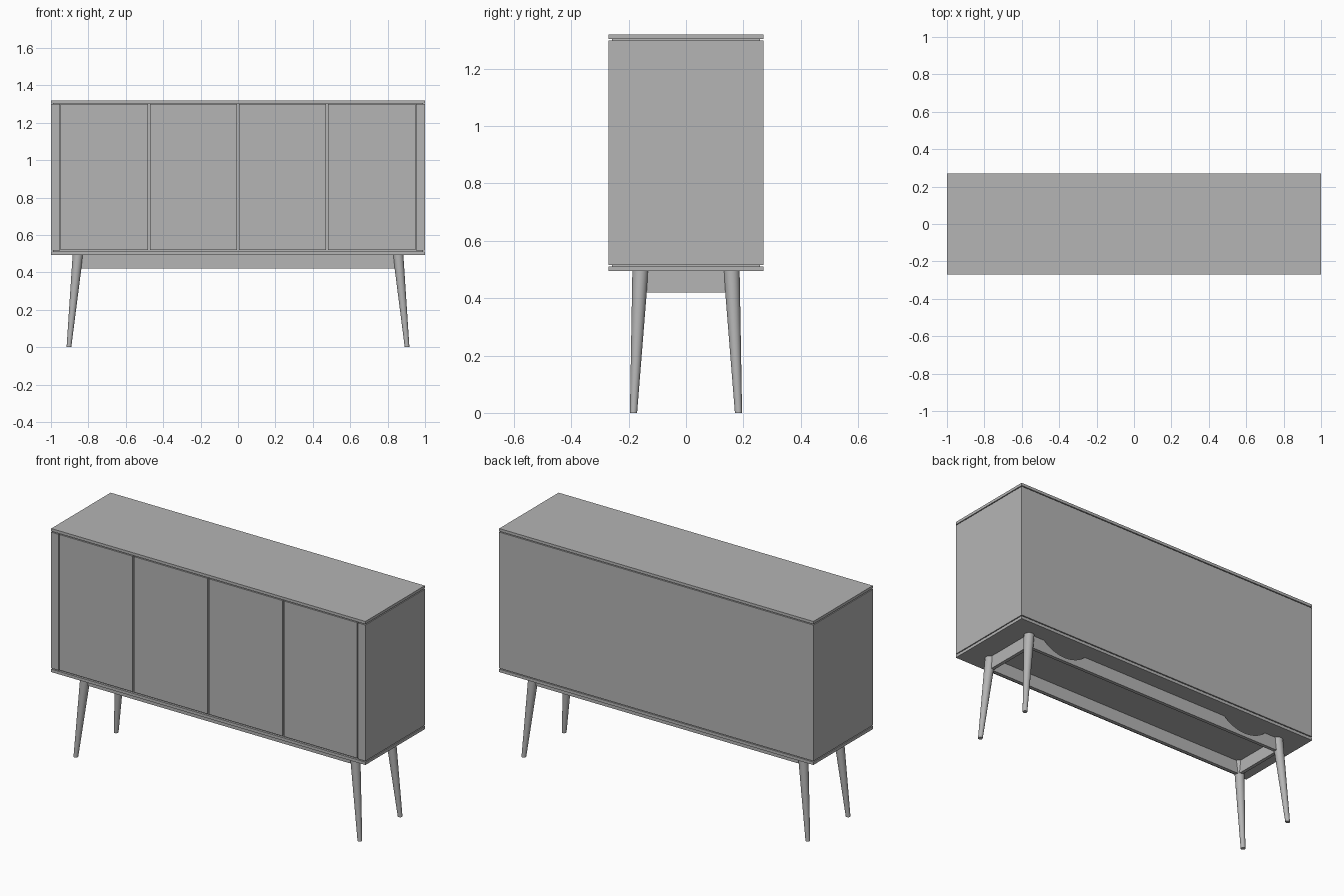
import bpy, bmesh, math

cube = bpy.data.objects.get("Cube")
if cube:
    bpy.data.objects.remove(cube, do_unlink=True)

GREY = (0.46, 0.46, 0.46, 1)
mat = bpy.data.materials.new("plain grey")
mat.use_nodes = True
mat.diffuse_color = GREY
mat.node_tree.nodes["Principled BSDF"].inputs["Base Color"].default_value = GREY

# Main dimensions
W, D = 1.0, 0.27            # half width, half depth
BASE, FLOOR = 0.494, 0.511  # bottom board
LID, TOP = 1.304, 1.32      # top board
GAP = 0.005                 # shadow gap
SIDE = 0.047                # side panel thickness
LEG_X, LEG_Y = 0.856, 0.159
FOOT_X, FOOT_Y = 0.904, 0.183
RAIL_Z, RAIL_T = 0.42, 0.02


def add(name, bm):
    bmesh.ops.recalc_face_normals(bm, faces=bm.faces)
    mesh = bpy.data.meshes.new(name)
    bm.to_mesh(mesh)
    bm.free()
    mesh.materials.append(mat)
    obj = bpy.data.objects.new(name, mesh)
    bpy.context.collection.objects.link(obj)
    return obj


def box(name, lo, hi):
    bm = bmesh.new()
    bmesh.ops.create_cube(bm, size=1)
    for v in bm.verts:
        v.co = [(a + b) / 2 + c * (b - a) for a, b, c in zip(lo, hi, v.co)]
    return add(name, bm)


def prism(name, outline, y0, y1):
    """Extrude an x-z outline along y."""
    bm = bmesh.new()
    face = bm.faces.new([bm.verts.new((x, y0, z)) for x, z in outline])
    side = bmesh.ops.extrude_face_region(bm, geom=[face])["geom"]
    for v in side:
        if isinstance(v, bmesh.types.BMVert):
            v.co.y = y1
    return add(name, bm)


# Boards, with a recessed core that shows as dark shadow gaps
box("bottom_board", (-W, -D, BASE), (W, D, FLOOR))
box("top_board", (-W, -D, LID), (W, D, TOP))
inset = 0.012
box("cabinet_core", (inset - W, inset - D, FLOOR), (W - inset, D - inset, LID))

# Side panels and back as one U-shaped shell around the core
z0, z1 = FLOOR + GAP, LID - GAP
bm = bmesh.new()
inner, back = W - SIDE, D - 0.02
plan = [(-W, -D), (-inner, -D), (-inner, back), (inner, back), (inner, -D), (W, -D), (W, D), (-W, D)]
shell = bm.faces.new([bm.verts.new((x, y, z0)) for x, y in plan])
for v in bmesh.ops.extrude_face_region(bm, geom=[shell])["geom"]:
    if isinstance(v, bmesh.types.BMVert):
        v.co.z = z1
add("side_and_back_panels", bm)

# Four flush doors
pitch = 2 * inner / 4
for i in range(4):
    x = -inner + i * pitch
    box(f"door_{i + 1}", (x + GAP, -D, z0 + 0.003), (x + pitch - GAP, -D + 0.02, z1))

# Tapered, splayed legs
for sx, xname in ((1, "left"), (-1, "right")):
    for sy, yname in ((1, "back"), (-1, "front")):
        bm = bmesh.new()
        bmesh.ops.create_cone(bm, cap_ends=True, segments=24, radius1=0.0125,
                              radius2=0.028, depth=BASE)
        for v in bm.verts:
            t = v.co.z / BASE + 0.5
            v.co.x += sx * (FOOT_X + (LEG_X - FOOT_X) * t)
            v.co.y += sy * (FOOT_Y + (LEG_Y - FOOT_Y) * t)
            v.co.z += BASE / 2
        leg = add(f"{yname}_{xname}_leg", bm)
        bpy.ops.object.select_all(action="DESELECT")
        leg.select_set(True)
        bpy.context.view_layer.objects.active = leg
        bpy.ops.object.shade_smooth_by_angle(angle=math.radians(40))

# Rails between the legs
h = RAIL_T / 2
box("front_rail", (-LEG_X, -LEG_Y - h, RAIL_Z), (LEG_X, -LEG_Y + h, BASE))
for s, name in ((1, "left"), (-1, "right")):
    box(f"{name}_rail", (s * LEG_X - h, -LEG_Y, RAIL_Z), (s * LEG_X + h, LEG_Y, BASE))

# Back rail with two shallow arcs cut from its upper edge
half, depth, steps = 0.14, 0.052, 16
radius = (half ** 2 + depth ** 2) / (2 * depth)
reach = math.asin(half / radius)
outline = [(-LEG_X, RAIL_Z), (LEG_X, RAIL_Z), (LEG_X, BASE)]
for centre in (0.62, -0.62):
    for i in range(steps + 1):
        a = reach * (1 - 2 * i / steps)
        outline.append((centre + radius * math.sin(a),
                        BASE - depth + radius * (1 - math.cos(a))))
outline.append((-LEG_X, BASE))
prism("back_rail", outline, LEG_Y - h, LEG_Y + h)
